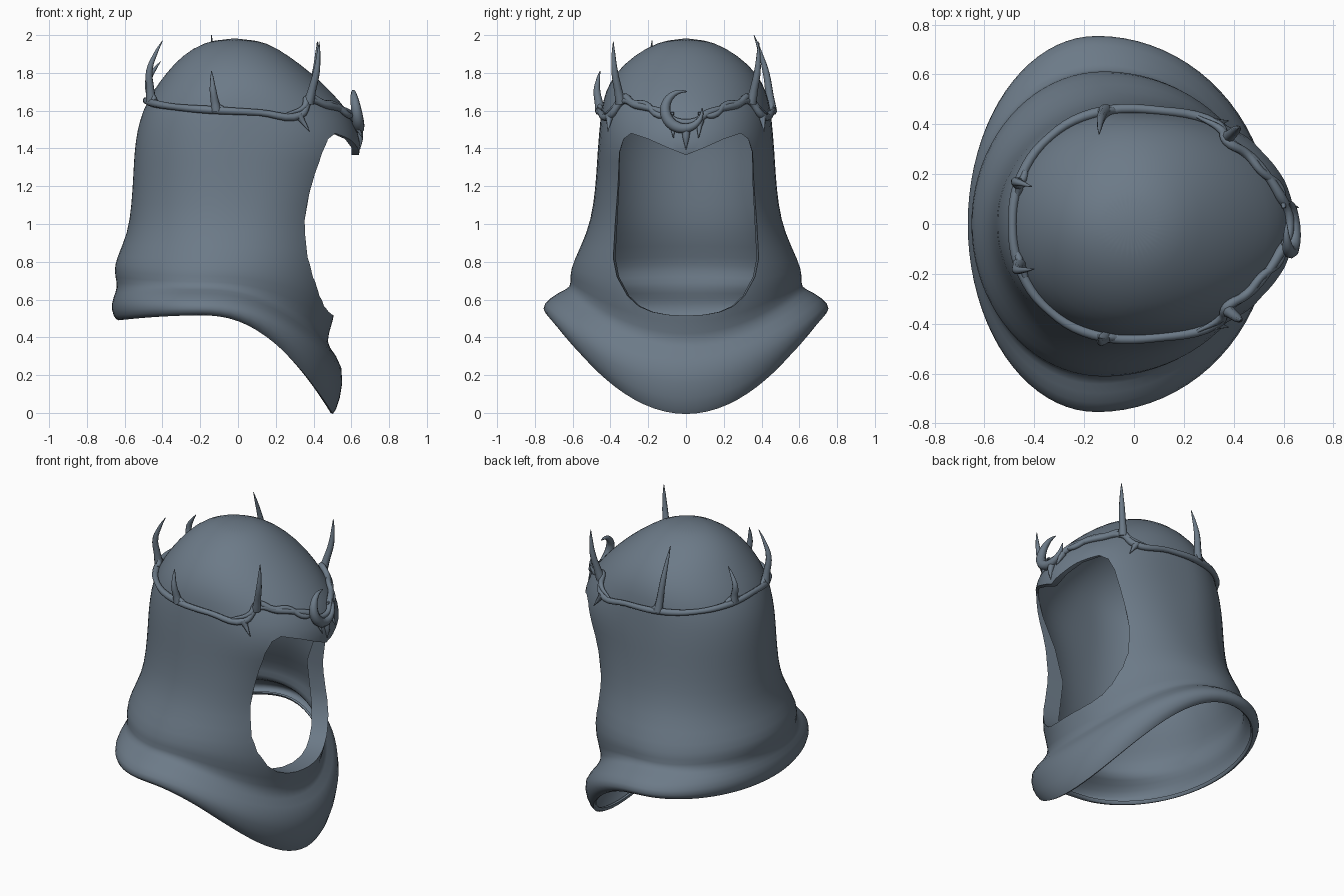
import bpy, bmesh, math
from mathutils import Vector

if "Cube" in bpy.data.objects:
    bpy.data.objects.remove(bpy.data.objects["Cube"])

slate = bpy.data.materials.new("slate_blue")
slate.diffuse_color = (0.15, 0.195, 0.245, 1)
slate.use_nodes = True
slate.node_tree.nodes["Principled BSDF"].inputs["Base Color"].default_value = slate.diffuse_color

# Hood rings: z at side, z at back, z at front, x back, x front, half width, x of widest point, front fullness
RINGS = [
    (1.965, 1.965, 1.965, -.18, .15, .15, 0, 1),
    (1.89, 1.89, 1.89, -.30, .27, .28, 0, 1),
    (1.80, 1.80, 1.80, -.38, .39, .375, 0, 1),
    (1.70, 1.70, 1.70, -.455, .495, .43, -.02, .88),
    (1.60, 1.60, 1.60, -.505, .585, .45, -.04, .83),
    (1.50, 1.50, 1.50, -.535, .635, .46, -.05, .72),
    (1.38, 1.38, 1.38, -.55, .66, .47, -.05, .8),
    (1.28, 1.28, 1.28, -.555, .605, .475, -.05, .85),
    (1.10, 1.10, 1.10, -.565, .53, .49, -.05, .83),
    (.95, .95, .95, -.585, .525, .525, -.07, .95),
    (.80, .82, .76, -.645, .53, .60, -.10, 1),
    (.72, .75, .56, -.66, .53, .62, -.12, 1),
    (.665, .685, .40, -.64, .475, .605, -.14, 1),
    (.64, .64, .35, -.648, .475, .68, -.15, 1),
    (.575, .58, .25, -.675, .57, .765, -.15, 1),
    (.53, .51, .06, -.665, .545, .755, -.15, 1),
    (.51, .48, -.035, -.63, .50, .71, -.15, 1),
    (.535, .51, .02, -.625, .485, .70, -.15, 1),
]


def ring_point(r, t):
    """Point on an egg-shaped ring; t = 0 is the face side (+x)."""
    zs, zb, zf, xb, xf, w, xc, p = r
    c, s = math.cos(t), math.sin(t)
    x = xc + (xf - xc) * c ** p if c > 0 else xc + (xc - xb) * c
    z = zs + ((zf if c > 0 else zb) - zs) * c * c
    return Vector((x, w * s, z))


def hood_point(deg, z, off=0.01):
    """Point just outside the upper hood at a given angle and height."""
    for a, b in zip(RINGS, RINGS[1:]):
        if b[0] <= z <= a[0]:
            k = (a[0] - z) / (a[0] - b[0])
            r = [p + (q - p) * k for p, q in zip(a, b)]
            break
    p = ring_point(r, math.radians(deg))
    out = Vector((p.x, p.y, 0)).normalized()
    return Vector((p.x, p.y, z)) + out * off


def mesh_object(name, bm):
    bmesh.ops.recalc_face_normals(bm, faces=bm.faces)
    me = bpy.data.meshes.new(name)
    bm.to_mesh(me)
    bm.free()
    ob = bpy.data.objects.new(name, me)
    bpy.context.collection.objects.link(ob)
    me.materials.append(slate)
    return ob


def finish(ob, angle=40):
    bpy.ops.object.select_all(action='DESELECT')
    ob.select_set(True)
    bpy.context.view_layer.objects.active = ob
    bpy.ops.object.convert(target='MESH')
    bpy.ops.object.shade_smooth_by_angle(angle=math.radians(angle))


def tube(name, pts, radii, cyclic=False):
    """Smooth tapered tube through points."""
    cu = bpy.data.curves.new(name, 'CURVE')
    cu.dimensions = '3D'
    cu.bevel_depth = 1
    cu.bevel_resolution = 2
    cu.resolution_u = 5
    cu.use_fill_caps = True
    sp = cu.splines.new('BEZIER')
    sp.bezier_points.add(len(pts) - 1)
    sp.use_cyclic_u = cyclic
    for bp, p, r in zip(sp.bezier_points, pts, radii):
        bp.co = p
        bp.handle_left_type = bp.handle_right_type = 'AUTO'
        bp.radius = r
    cu.materials.append(slate)
    ob = bpy.data.objects.new(name, cu)
    bpy.context.collection.objects.link(ob)
    finish(ob, 60)
    return ob


# Hood and cowl shell
N = 40
bm = bmesh.new()
apex = bm.verts.new((-.02, 0, 1.985))
rows = [[bm.verts.new(ring_point(r, 2 * math.pi * i / N)) for i in range(N)] for r in RINGS]
for i in range(N):
    j = (i + 1) % N
    bm.faces.new((apex, rows[0][i], rows[0][j]))
    for a, b in zip(rows, rows[1:]):
        bm.faces.new((a[i], b[i], b[j], a[j]))
hood = mesh_object("hood", bm)
hood.modifiers.new("smooth", 'SUBSURF').levels = 1
sol = hood.modifiers.new("cloth", 'SOLIDIFY')
sol.thickness = 0.012
sol.offset = -1
finish(hood, 45)

# Face opening outline
half = [(0, 1.365), (.1, 1.405), (.2, 1.45), (.29, 1.48), (.33, 1.45), (.352, 1.38), (.36, 1.2),
        (.375, 1.0), (.385, .82), (.365, .72), (.31, .62), (.25, .565), (.18, .535), (.1, .52), (0, .515)]
outline = half + [(-y, z) for y, z in half[-2:0:-1]]

# Cloth edge turned inward around the opening, deeper towards the bottom
bm = bmesh.new()
pairs = []
for y, z in outline:
    hit, loc, _, _ = hood.ray_cast(Vector((2, y, z)), Vector((-1, 0, 0)))
    k = min(1, max(0, (1.48 - z) / .45))
    depth = .015 + .095 * k
    pairs.append((bm.verts.new((loc.x - .004, y, z)),
                  bm.verts.new((loc.x - depth, y * (1 - .03 * k), z))))
for a, b in zip(pairs, pairs[1:] + pairs[:1]):
    bm.faces.new((a[0], b[0], b[1], a[1]))
finish(mesh_object("opening_turned_edge", bm), 45)

# Cut the opening
bm = bmesh.new()
face = bm.faces.new([bm.verts.new((.15, y, z)) for y, z in outline])
ext = bmesh.ops.extrude_face_region(bm, geom=[face])
bmesh.ops.translate(bm, vec=(1, 0, 0), verts=[v for v in ext['geom'] if isinstance(v, bmesh.types.BMVert)])
cutter = mesh_object("opening_cutter", bm)
cutter.hide_render = True
cut = hood.modifiers.new("opening", 'BOOLEAN')
cut.operation = 'DIFFERENCE'
cut.solver = 'EXACT'
cut.object = cutter
finish(hood, 45)
bpy.data.objects.remove(cutter)

# Circlet band: angle, height, for one side, then mirrored
side = [(6, 1.545), (14, 1.585), (24, 1.61), (36, 1.63), (48, 1.65), (60, 1.575), (80, 1.59),
        (105, 1.605), (130, 1.62), (155, 1.64), (180, 1.655)]
loop = side + [(-a, z) for a, z in side[-2::-1]]
tube("circlet_band", [hood_point(a, z) for a, z in loop], [.021 if i % 2 else .017 for i in range(len(loop))], True)

# Second twisted strand on each side of the front
for s in (1, -1):
    strand = [(8, 1.585), (18, 1.575), (28, 1.635), (38, 1.64), (48, 1.67), (55, 1.62), (68, 1.58)]
    tube("twisted_strand", [hood_point(s * a, z, .014) for a, z in strand],
         [.008, .017, .016, .018, .02, .016, .006])

# Upright thorns: angle, base height, tip
for ang, z, tip in [(-99, 1.60, (-.14, -.455, 1.81)), (99, 1.60, (-.14, .36, 2.0)),
                    (-50, 1.64, (.43, -.385, 1.965)), (50, 1.64, (.42, .385, 1.965)),
                    (-159, 1.65, (-.40, -.18, 1.97)), (159, 1.65, (-.41, .15, 1.86))]:
    base = hood_point(ang, z)
    tip = Vector(tip)
    out = Vector((base.x, base.y, 0)).normalized()
    bow = .5 if abs(ang) < 120 else 1.2
    mids = [base.lerp(tip, k) + out * b * bow for k, b in ((.2, .015), (.5, .035), (.8, .02))]
    tube("upright_thorn", [base] + mids + [tip], [.028, .022, .018, .010, .002])
    # Flared roots where the thorn joins the band
    if abs(ang) > 60:
        for d in (-7, 7):
            tube("thorn_root", [hood_point(ang + d, z), hood_point(ang + d * .4, z + .012), mids[0]],
                 [.012, .016, .010])

# Small hanging thorns
for s in (1, -1):
    for ang, z, drop in [(61, 1.575, .085), (9, 1.545, .09)]:
        b = hood_point(s * ang, z)
        e = hood_point(s * (ang - 1), z - drop, .02)
        tube("hanging_thorn", [b, b.lerp(e, .4), e], [.024, .013, .002])
tube("centre_thorn", [(.63, 0, 1.52), (.645, 0, 1.46), (.645, 0, 1.395)], [.026, .018, .002])

# Crescent ornament at the brow
arc, rad = [], []
for i in range(13):
    k = i / 12
    a = math.radians(80 + 285 * k)
    r = .098
    arc.append((.626 - .16 * (r * math.sin(a)), r * math.cos(a) - .012, 1.605 + r * math.sin(a)))
    rad.append(.003 + .028 * math.sin(math.pi * k))
tube("crescent", arc, rad)
